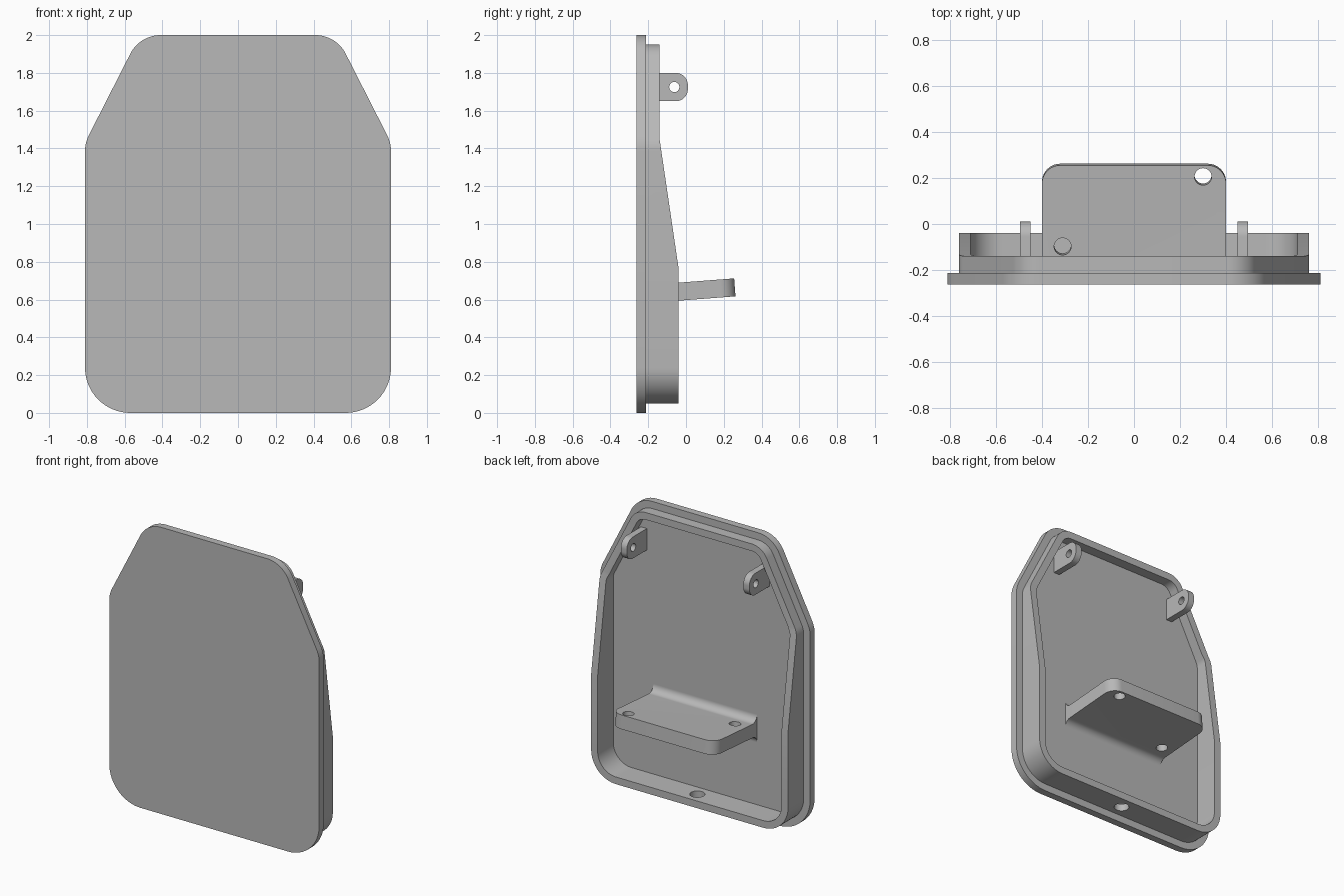
import bpy, bmesh, math
from mathutils import Vector, Matrix

if "Cube" in bpy.data.objects:
    bpy.data.objects.remove(bpy.data.objects["Cube"])

grey = bpy.data.materials.new("plain grey")
grey.use_nodes = True
grey.diffuse_color = (0.48, 0.48, 0.48, 1)
grey.node_tree.nodes["Principled BSDF"].inputs["Base Color"].default_value = grey.diffuse_color

FRONT, FLOOR, BACK, BACK_TOP = -0.262, -0.212, -0.04, -0.14
SINK = 0.012  # how far parts are set into the plate


def corner_dirs(corners, i):
    p = [Vector(corners[k % len(corners)][:2]) for k in (i - 1, i, i + 1)]
    return p[1], (p[1] - p[0]).normalized(), (p[2] - p[1]).normalized()


def inset(corners, d):
    """Move every side of a counter-clockwise outline inwards."""
    out = []
    for i, c in enumerate(corners):
        p, a, b = corner_dirs(corners, i)
        n, m = Vector((-a.y, a.x)), Vector((-b.y, b.x))
        q = p + (n + m) * d / (1 + n.dot(m))
        out.append((q.x, q.y, c[2] - d))
    return out


def rounded(corners):
    """Replace each (u, v, radius) corner by an arc."""
    pts = []
    for i, c in enumerate(corners):
        p, a, b = corner_dirs(corners, i)
        if c[2] <= 0:
            pts.append(p)
            continue
        turn = math.atan2(a.x * b.y - a.y * b.x, a.dot(b))
        start = p - a * c[2] * math.tan(abs(turn) / 2)
        centre = start + Vector((-a.y, a.x)) * math.copysign(c[2], turn)
        steps = max(4, math.ceil(abs(turn) / 0.1))
        for k in range(steps + 1):
            pts.append(centre + Matrix.Rotation(turn * k / steps, 2) @ (start - centre))
    return pts


def finish(name, bm):
    bmesh.ops.recalc_face_normals(bm, faces=bm.faces)
    mesh = bpy.data.meshes.new(name)
    bm.to_mesh(mesh)
    bm.free()
    mesh.materials.append(grey)
    ob = bpy.data.objects.new(name, mesh)
    bpy.context.collection.objects.link(ob)
    return ob


def prism(pts, place, shift):
    bm = bmesh.new()
    face = bm.faces.new([bm.verts.new(place(p)) for p in pts])
    new = bmesh.ops.extrude_face_region(bm, geom=[face])["geom"]
    bmesh.ops.translate(bm, vec=shift, verts=[v for v in new if isinstance(v, bmesh.types.BMVert)])
    return bm


def drill(ob, centre, radius, direction):
    """Cut a round hole through an object."""
    bm = bmesh.new()
    turn = Vector(direction).to_track_quat("Z", "Y").to_matrix().to_4x4()
    bmesh.ops.create_cone(bm, cap_ends=True, segments=32, radius1=radius, radius2=radius,
                          depth=0.3, matrix=Matrix.Translation(centre) @ turn)
    cutter = finish("hole_cutter", bm)
    cutter.hide_render = True
    mod = ob.modifiers.new("hole", "BOOLEAN")
    mod.operation, mod.solver, mod.object = "DIFFERENCE", "EXACT", cutter
    bpy.context.view_layer.objects.active = ob
    bpy.ops.object.modifier_apply(modifier=mod.name)
    bpy.data.objects.remove(cutter)


# Outline shared by the plate and the rim: half of it, then mirrored
half = [(0.81, 0, 0.24), (0.81, 1.43, 0.18), (0.52, 2, 0.18)]
outline = half + [(-x, z, r) for x, z, r in reversed(half)]

# Front plate
plate = finish("front_plate", prism(rounded(outline), lambda p: (p.x, FRONT, p.y),
                                    (0, FLOOR - FRONT, 0)))

# Rim: a hollow wall whose back edge slopes down towards the top
bm = bmesh.new()
loops = []
for d, y in ((0.05, FLOOR - SINK), (0.05, BACK), (0.1, BACK), (0.1, FLOOR - SINK)):
    loops.append([bm.verts.new((p.x, y, p.y)) for p in rounded(inset(outline, d))])
for a, b in zip(loops, loops[1:] + loops[:1]):
    for i in range(len(a)):
        bm.faces.new((a[i - 1], a[i], b[i], b[i - 1]))
LOW, HIGH = 0.77, 1.45
for z in (LOW, HIGH):
    bmesh.ops.bisect_plane(bm, geom=bm.verts[:] + bm.edges[:] + bm.faces[:],
                           plane_co=(0, 0, z), plane_no=(0, 0, 1))
for v in bm.verts:
    if v.co.y > BACK - 0.001:
        t = min(1, max(0, (v.co.z - LOW) / (HIGH - LOW)))
        v.co.y = BACK + (BACK_TOP - BACK) * t
rim = finish("rim_wall", bm)
drill(rim, (0, -0.125, 0.06), 0.048, (0, 0, 1))

# Shelf: tilted profile with fillets at its root and rounded outer corners
profile = [(FLOOR - SINK, 0.526, 0), (FLOOR, 0.526, 0), (FLOOR, 0.581, 0.05),
           (0.262, 0.617, 0), (0.255, 0.712, 0),
           (FLOOR, 0.676, 0.05), (FLOOR, 0.731, 0), (FLOOR - SINK, 0.731, 0)]
bm = prism(rounded(profile), lambda p: (-0.4, p.x, p.y), (0.8, 0, 0))
tips = [e for e in bm.edges if all(v.co.y > 0.25 for v in e.verts)
        and abs(e.verts[0].co.x - e.verts[1].co.x) < 0.01]
bmesh.ops.bevel(bm, geom=tips, offset=0.08, segments=10, profile=0.5, affect="EDGES")
shelf = finish("shelf", bm)
for x, y in ((0.3, 0.21), (-0.31, -0.095)):
    drill(shelf, (x, y, 0.65), 0.037, (0, -0.078, 1))

# Hinge ears
ear = [(FLOOR - SINK, 1.65, 0), (0.01, 1.65, 0.065), (0.01, 1.8, 0.065), (FLOOR - SINK, 1.8, 0)]
ears = []
for side, name in ((1, "left_ear"), (-1, "right_ear")):
    ob = finish(name, prism(rounded(ear), lambda p: (side * 0.45, p.x, p.y), (side * 0.046, 0, 0)))
    drill(ob, (side * 0.47, -0.062, 1.725), 0.027, (1, 0, 0))
    ears.append(ob)

# Smooth the arcs, keep the edges sharp
bpy.ops.object.select_all(action="DESELECT")
for ob in [plate, rim, shelf] + ears:
    ob.select_set(True)
bpy.context.view_layer.objects.active = plate
bpy.ops.object.shade_smooth_by_angle(angle=math.radians(30))
